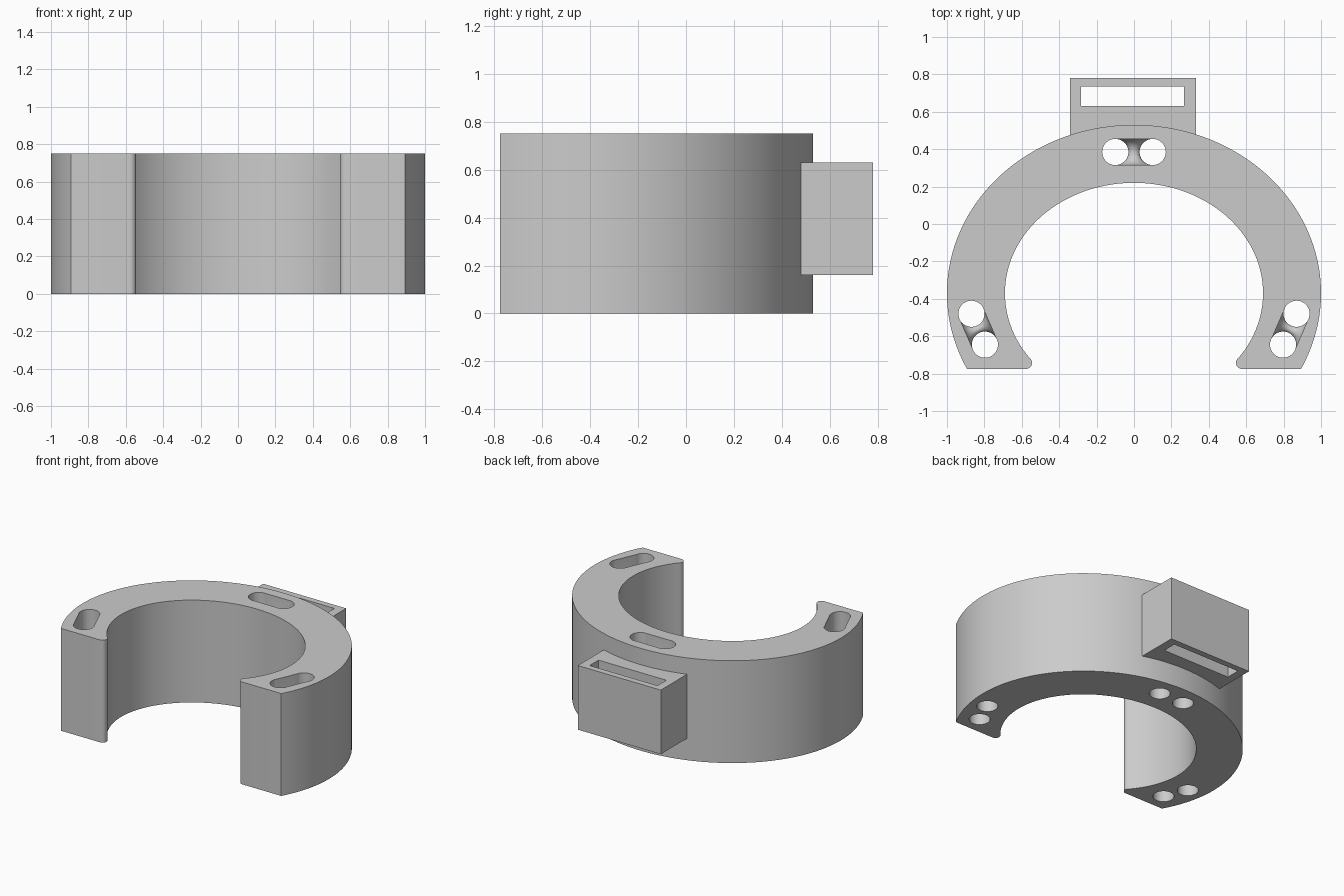
import bpy, bmesh
from math import sin, cos, pi, atan2, asin
from mathutils import Matrix

cube = bpy.data.objects.get("Cube")
if cube:
    bpy.data.objects.remove(cube, do_unlink=True)

HEIGHT, FRONT, CENTRE = 0.75, -0.775, -0.37
HOLE_R, BEND_Z = 0.07, 0.58

grey = bpy.data.materials.new("plain grey")
grey.use_nodes = True
grey.diffuse_color = (0.6, 0.6, 0.6, 1)
grey.node_tree.nodes["Principled BSDF"].inputs["Base Color"].default_value = (0.6, 0.6, 0.6, 1)


def finish(bm, name):
    bmesh.ops.recalc_face_normals(bm, faces=bm.faces)
    mesh = bpy.data.meshes.new(name)
    bm.to_mesh(mesh)
    bm.free()
    mesh.materials.append(grey)
    obj = bpy.data.objects.new(name, mesh)
    bpy.context.collection.objects.link(obj)
    return obj


def prism(name, outline, z0, z1):
    bm = bmesh.new()
    face = bm.faces.new([bm.verts.new((x, y, z0)) for x, y in outline])
    top = bmesh.ops.extrude_face_region(bm, geom=[face])["geom"]
    bmesh.ops.translate(bm, vec=(0, 0, z1 - z0),
                        verts=[v for v in top if isinstance(v, bmesh.types.BMVert)])
    return finish(bm, name)


def rectangle(x0, x1, y0, y1):
    return [(x0, y0), (x1, y0), (x1, y1), (x0, y1)]


def arc(a, b, start, end, n, cx=0, cy=CENTRE):
    return [(cx + a * cos(start + (end - start) * i / n),
             cy + b * sin(start + (end - start) * i / n)) for i in range(n + 1)]


def cut(target, cutter):
    mod = target.modifiers.new("cut", "BOOLEAN")
    mod.operation, mod.solver, mod.object = "DIFFERENCE", "EXACT", cutter
    bpy.context.view_layer.objects.active = target
    bpy.ops.object.modifier_apply(modifier=mod.name)
    bpy.data.objects.remove(cutter, do_unlink=True)


def channel(name, bend):
    """Open groove whose floor is the inside of a bent tube."""
    bm = bmesh.new()
    rows, r, steps, sides = [], HOLE_R - 0.001, 24, 16
    for i in range(steps + 1):
        t = pi * i / steps
        row = [bm.verts.new((bend * cos(t), -r, HEIGHT + 0.1))]
        for j in range(sides + 1):
            s = -pi / 2 + pi * j / sides
            rho = bend - r * cos(s)
            row.append(bm.verts.new((rho * cos(t), r * sin(s), rho * sin(t) + BEND_Z)))
        row.append(bm.verts.new((bend * cos(t), r, HEIGHT + 0.1)))
        rows.append(row)
    for a, b in zip(rows, rows[1:]):
        for k in range(len(a)):
            m = (k + 1) % len(a)
            bm.faces.new((a[k], a[m], b[m], b[k]))
    for row in (rows[0], rows[-1]):
        bm.faces.new(row[1:-1])
        bm.faces.new((row[0], row[1], row[-2], row[-1]))
    return finish(bm, name)


# Horseshoe body: outer arc, then rounded tips and inner arc
outer_end = asin((FRONT - CENTRE) / 0.9)
inner_end = asin(-0.33 / 0.59)
tip = arc(0.033, 0.033, pi * 0.78, pi * 1.5, 8, 0.578, FRONT + 0.033)
outline = arc(1, 0.9, outer_end, pi - outer_end, 120)
outline += [(-x, y) for x, y in reversed(tip)]
outline += arc(0.69, 0.59, pi - inner_end, inner_end, 100)
outline += tip
body = prism("horseshoe_body", outline, 0, HEIGHT)

# Paired tie holes, each pair joined by a curved channel
pairs = [((-0.1, 0.385), (0.1, 0.385))]
pairs += [((s * 0.869, -0.48), (s * 0.797, -0.645)) for s in (-1, 1)]
for (x0, y0), (x1, y1) in pairs:
    dx, dy = x1 - x0, y1 - y0
    groove = channel("channel_cutter", (dx * dx + dy * dy) ** 0.5 / 2)
    groove.data.transform(Matrix.Translation(((x0 + x1) / 2, (y0 + y1) / 2, 0))
                          @ Matrix.Rotation(atan2(dy, dx), 4, "Z"))
    cut(body, groove)
    for x, y in ((x0, y0), (x1, y1)):
        circle = arc(HOLE_R, HOLE_R, 0, 2 * pi, 40, x, y)[:-1]
        cut(body, prism("hole_cutter", circle, -0.1, HEIGHT + 0.2))

# Rear strap block with a slot running through it
block = prism("strap_block", rectangle(-0.342, 0.331, 0.47, 0.78), 0.16, 0.63)
cut(block, prism("slot_cutter", rectangle(-0.283, 0.267, 0.632, 0.735), 0, 1))

# Smooth curved walls, crisp edges
for obj in (body, block):
    bpy.ops.object.select_all(action="DESELECT")
    obj.select_set(True)
    bpy.context.view_layer.objects.active = obj
    bpy.ops.object.shade_smooth_by_angle(angle=pi / 6)
